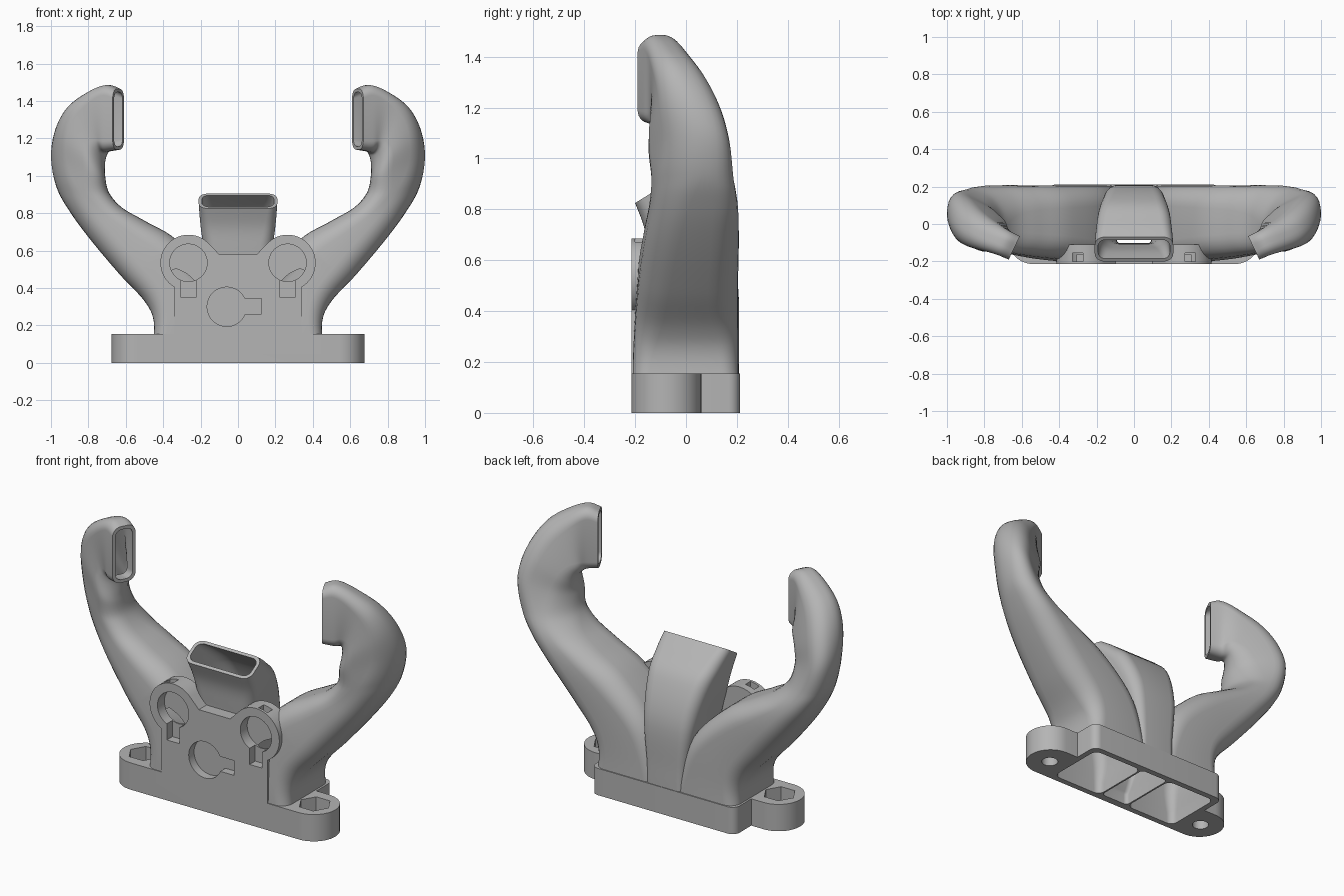
import bpy, bmesh, math
from mathutils import Vector

cube = bpy.data.objects.get("Cube")
if cube:
    bpy.data.objects.remove(cube, do_unlink=True)

grey = bpy.data.materials.new("plain_grey")
grey.use_nodes = True
GREY = (0.46, 0.46, 0.46, 1)
grey.diffuse_color = GREY
grey.node_tree.nodes["Principled BSDF"].inputs["Base Color"].default_value = GREY


def loft(name, rings):
    """Closed solid skinned over rings of equal length."""
    bm = bmesh.new()
    loops = [[bm.verts.new(p) for p in ring] for ring in rings]
    for lower, upper in zip(loops, loops[1:]):
        for i in range(len(lower)):
            j = (i + 1) % len(lower)
            bm.faces.new((lower[i], lower[j], upper[j], upper[i]))
    bm.faces.new(loops[0])
    bm.faces.new(loops[-1])
    bmesh.ops.recalc_face_normals(bm, faces=bm.faces)
    mesh = bpy.data.meshes.new(name)
    bm.to_mesh(mesh)
    bm.free()
    mesh.materials.append(grey)
    obj = bpy.data.objects.new(name, mesh)
    bpy.context.collection.objects.link(obj)
    return obj


def prism_z(name, outline, low, high):
    return loft(name, [[(x, y, h) for x, y in outline] for h in (low, high)])


def prism_y(name, outline, front, back):
    return loft(name, [[(x, h, z) for x, z in outline] for h in (front, back)])


def arc(cx, cy, radius, start, end, steps):
    angles = [math.radians(start + (end - start) * i / steps) for i in range(steps + 1)]
    return [(cx + radius * math.cos(a), cy + radius * math.sin(a)) for a in angles]


def circle(cx, cy, radius, sides=48):
    return arc(cx, cy, radius, 0, 360, sides)[:-1]


def box_outline(x0, x1, y0, y1):
    return [(x0, y0), (x1, y0), (x1, y1), (x0, y1)]


def both_sides(half):
    return half + [(-x, y) for x, y in reversed(half)]


def smooth_path(stations, steps=6):
    """Catmull-Rom interpolation of station tuples."""
    p = [Vector(s) for s in stations]
    p = [p[0]] + p + [p[-1]]
    out = []
    for a, b, c, d in zip(p, p[1:], p[2:], p[3:]):
        for k in range(steps):
            t = k / steps
            out.append(0.5 * (2 * b + (c - a) * t + (2 * a - 5 * b + 4 * c - d) * t ** 2
                              + (3 * b - a - 3 * c + d) * t ** 3))
    return out + [p[-1]]


def section(centre, a, b, rounding, wall):
    """Rounded rectangle spanned by half axes a and b, shrunk by wall."""
    ha, hb = a.length - wall, b.length - wall
    ua, ub = a.normalized(), b.normalized()
    r = rounding * min(ha, hb)
    ring = []
    for k, (sa, sb) in enumerate(((1, 1), (-1, 1), (-1, -1), (1, -1))):
        for u, v in arc(sa * (ha - r), sb * (hb - r), r, 90 * k, 90 * k + 90, 7):
            ring.append(centre + ua * u + ub * v)
    return ring


def arm_frames(side):
    # inner x, inner z, outer x, outer z, front y, back y, backward lean, inward turn
    stations = [
        (.07, .06, .457, .06, -.21, .208, 0, 0), (.07, .22, .45, .22, -.208, .205, 0, 0),
        (.14, .46, .5, .33, -.2, .205, 0, 0), (.33, .66, .63, .47, -.185, .205, 0, 0),
        (.5, .76, .79, .66, -.16, .205, .08, 0), (.62, .83, .9, .81, -.137, .197, .2, 0),
        (.69, .91, .97, .94, -.122, .172, .38, .04), (.712, 1, .998, 1.1, -.115, .137, .5, .12),
        (.718, 1.06, .97, 1.25, -.122, .105, .42, .27), (.716, 1.1, .9, 1.37, -.13, .06, .25, .4),
        (.708, 1.122, .79, 1.45, -.142, .01, 0, .48), (.695, 1.13, .7, 1.485, -.165, -.036, 0, .48),
        (.64, 1.14, .64, 1.465, -.19, -.065, 0, .48)]
    path = smooth_path(stations)
    frames = []
    for i, (ix, iz, ox, oz, front, back, lean, turn) in enumerate(path):
        t = i / (len(path) - 1)
        half = (back - front) / 2
        reach = (ox - ix) / 2
        centre = Vector((side * (ix + ox) / 2, (front + back) / 2, (iz + oz) / 2))
        a = Vector((side * reach, lean * reach, (oz - iz) / 2))
        b = Vector((-side * half * turn, half, 0))
        frames.append((centre, a, b, 0.25 + 0.45 * t + 0.43 * math.sin(math.pi * t)))
    return frames


def duct_frames():
    # front y, front z, back y, back z, half width
    stations = [
        (-.2, .06, .208, .06, .12), (-.15, .2, .208, .25, .122), (-.14, .48, .2, .53, .16),
        (-.15, .63, .12, .74, .19), (-.165, .73, .02, .84, .203), (-.2, .825, -.07, .905, .21)]
    path = smooth_path(stations)
    frames = []
    for i, (yf, zf, yb, zb, width) in enumerate(path):
        centre = Vector((0, (yf + yb) / 2, (zf + zb) / 2))
        b = Vector((0, yb - yf, zb - zf)) / 2
        frames.append((centre, Vector((width, 0, 0)), b, 0.25 + 0.4 * i / (len(path) - 1)))
    return frames


def tube(name, frames, cavity=False):
    """Solid duct, or the channel inside it running out past both ends."""
    rings = []
    for i, (centre, a, b, rounding) in enumerate(frames):
        t = i / (len(frames) - 1)
        wall = 0.03 - 0.012 * t if cavity else 0
        # Leave room for the pockets in the front plate
        shift = Vector((0, 0.018 * (1 - t) * min(1, 6 * t) if cavity else 0, 0))
        rings.append(section(centre + shift, a, b, rounding, wall))
    if cavity:
        ahead = (frames[-1][0] - frames[-2][0]).normalized() * 0.06
        rings.insert(0, [p - Vector((0, 0, 0.12)) for p in rings[0]])
        rings.append([p + ahead for p in rings[-1]])
    return loft(name, rings)


def combine(target, tool, operation):
    mod = target.modifiers.new("combine", 'BOOLEAN')
    mod.operation, mod.solver, mod.object = operation, 'EXACT', tool
    bpy.context.view_layer.objects.active = target
    bpy.ops.object.modifier_apply(modifier=mod.name)
    bpy.data.objects.remove(tool, do_unlink=True)


# Base flange with a rounded ear on each side
flange = arc(.415, .167, .045, 90, 0, 8) + [(.46, .06)] + arc(.539, -.077, .137, 90, -90, 24)
body = prism_z("duct_manifold", both_sides(flange), 0, .155)

# Front plate with two round bosses
plate = [(.34, .1)] + arc(.265, .535, .15, -60, 135, 40) + [(.1, .58)]
solids = [prism_y("front_plate", both_sides(plate), -.215, -.11),
          tube("centre_duct", duct_frames())]
solids += [tube("side_arm", arm_frames(s)) for s in (1, -1)]
for part in solids:
    combine(body, part, 'UNION')

# Air channels
cutters = [tube("centre_channel", duct_frames(), True)]
for s in (1, -1):
    cutters.append(tube("arm_channel", arm_frames(s), True))
    # Nut pocket and screw hole in the ear
    cutters.append(prism_z("nut_pocket", circle(s * .545, -.077, .088, 6), .07, .2))
    cutters.append(prism_z("screw_hole", circle(s * .545, -.077, .045, 32), -.1, .1))
    # Boss pocket, its wire slot and the notch on top
    x = s * .265
    cutters.append(prism_y("boss_pocket", circle(x, .535, .1), -.3, -.152))
    cutters.append(prism_y("boss_slot", box_outline(x - .04, x + .04, .35, .48), -.3, -.164))
    x = s * .3
    cutters.append(prism_y("boss_notch", box_outline(x - .028, x + .028, .6, .75), -.2, -.154))
# Middle pocket with a slot to its side
cutters.append(prism_y("middle_pocket", circle(-.06, .3, .105), -.3, -.166))
cutters.append(prism_y("middle_slot", box_outline(0, .125, .26, .345), -.3, -.168))
for tool in cutters:
    combine(body, tool, 'DIFFERENCE')

# Finish: one colour, smooth curves with crisp edges
body.data.materials.clear()
body.data.materials.append(grey)
for face in body.data.polygons:
    face.material_index = 0
for other in bpy.context.selected_objects:
    other.select_set(False)
body.select_set(True)
bpy.context.view_layer.objects.active = body
bpy.ops.object.shade_smooth_by_angle(angle=math.radians(35))
